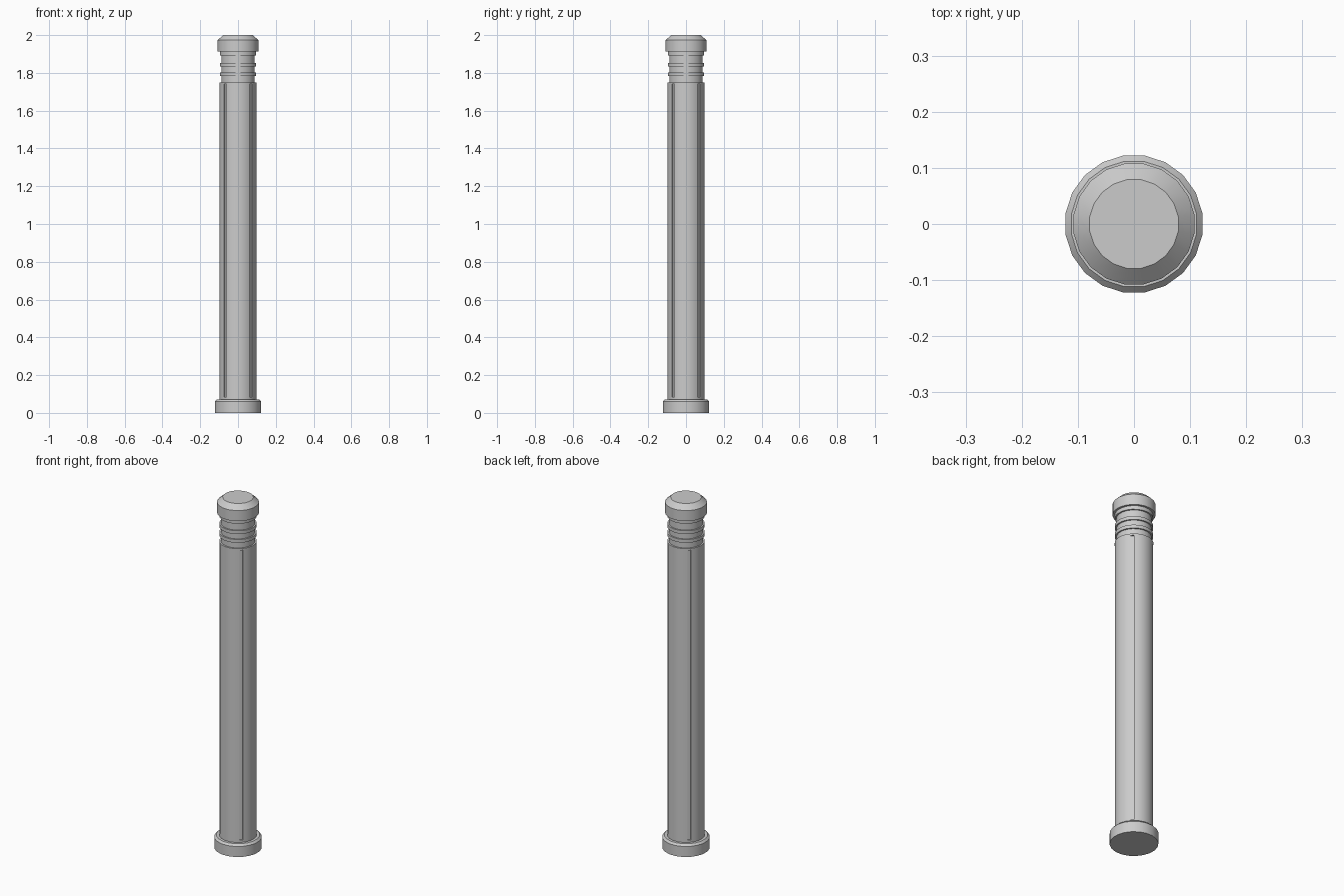
import bpy, bmesh, math
from math import cos, sin, pi

if "Cube" in bpy.data.objects:
    bpy.data.objects.remove(bpy.data.objects["Cube"])

SIDES = 20


def lathe(name, profile):
    """Closed turned part from (radius, z) points, bottom to top."""
    bm = bmesh.new()
    rings = []
    for r, z in profile:
        rings.append([bm.verts.new((r * cos((i + .5) * 2 * pi / SIDES),
                                    r * sin((i + .5) * 2 * pi / SIDES), z))
                      for i in range(SIDES)])
    for a, b in zip(rings, rings[1:]):
        for i in range(SIDES):
            j = (i + 1) % SIDES
            bm.faces.new((a[i], a[j], b[j], b[i]))
    bm.faces.new(rings[0][::-1])
    bm.faces.new(rings[-1])
    mesh = bpy.data.meshes.new(name)
    bm.to_mesh(mesh)
    bm.free()
    ob = bpy.data.objects.new(name, mesh)
    bpy.context.collection.objects.link(ob)
    return ob


def smooth(ob):
    bpy.ops.object.select_all(action='DESELECT')
    ob.select_set(True)
    bpy.context.view_layer.objects.active = ob
    bpy.ops.object.shade_smooth_by_angle(angle=math.radians(30))


# Base collar with a small chamfer
base = lathe("base_collar", [(.1235, 0), (.1235, .06), (.113, .071)])

# Main shaft
shaft = lathe("shaft", [(.098, .06), (.098, 1.75)])

# Ringed neck: narrow core with three raised bands
neck_profile = [(.089, 1.74)]
for lo, hi in ((1.783, 1.802), (1.833, 1.852), (1.892, 1.918)):
    neck_profile += [(.089, lo), (.097, lo), (.097, hi), (.089, hi)]
neck = lathe("ringed_neck", neck_profile)

# Chamfered cap
cap = lathe("cap", [(.109, 1.913), (.109, 1.973), (.08, 2.0)])

# Four shallow grooves on the diagonals of the shaft
for k in range(4):
    a = pi / 4 + k * pi / 2
    bpy.ops.mesh.primitive_cube_add(size=1, location=(.1 * cos(a), .1 * sin(a), .9125),
                                    rotation=(0, 0, a))
    cutter = bpy.context.object
    cutter.name = f"groove_cutter_{k + 1}"
    cutter.scale = (.02, .018, 1.655)
    bpy.context.view_layer.update()
    mod = shaft.modifiers.new("groove", 'BOOLEAN')
    mod.operation = 'DIFFERENCE'
    mod.solver = 'EXACT'
    mod.object = cutter
    bpy.context.view_layer.objects.active = shaft
    bpy.ops.object.modifier_apply(modifier=mod.name)
    bpy.data.objects.remove(cutter)

for part in (base, shaft, neck, cap):
    smooth(part)
